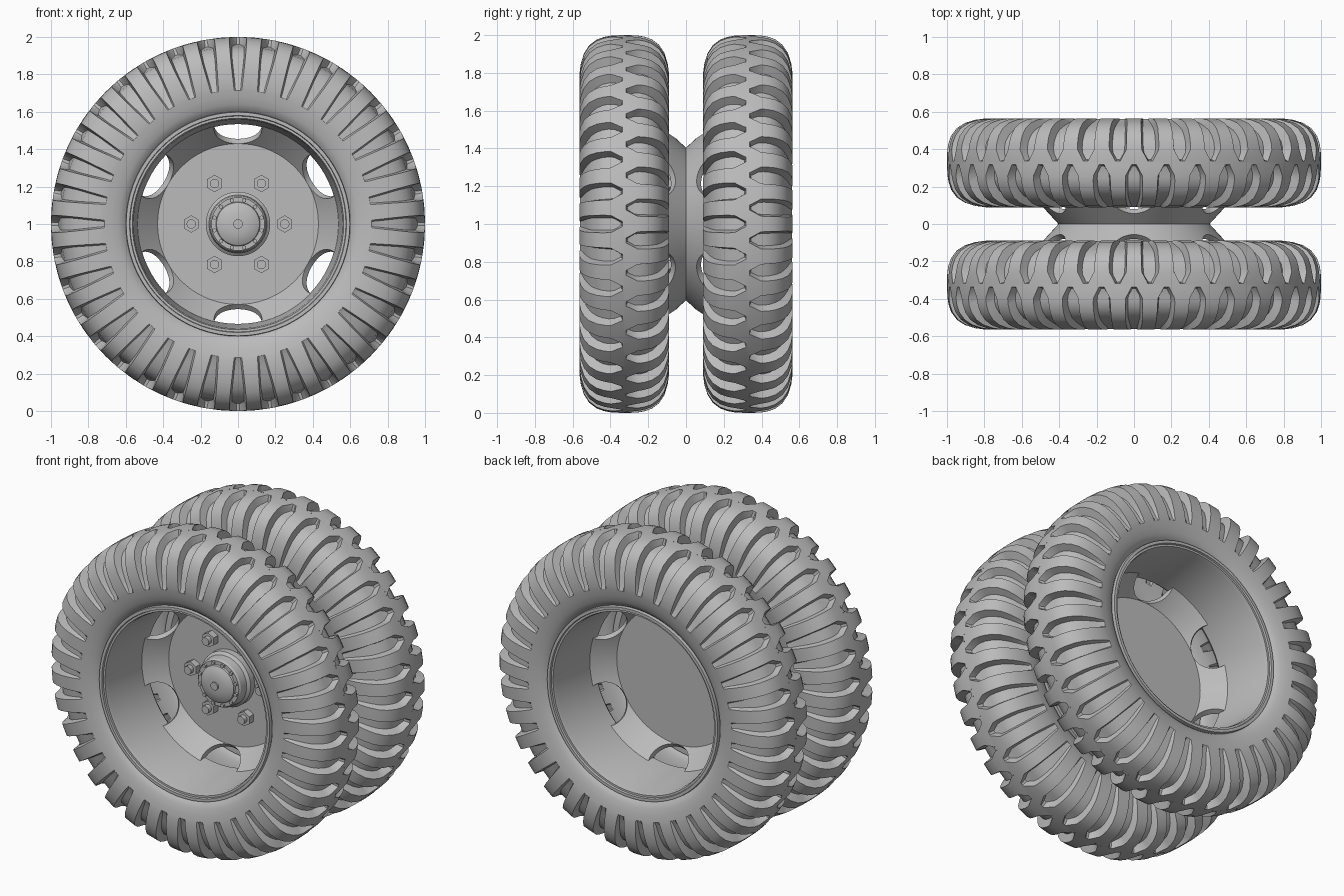
import bpy, bmesh
from math import sin, cos, pi, radians, hypot
from mathutils import Matrix, Vector

if "Cube" in bpy.data.objects:
    bpy.data.objects.remove(bpy.data.objects["Cube"])

grey = bpy.data.materials.new("plain_grey")
grey.use_nodes = True
grey.diffuse_color = (0.5, 0.5, 0.5, 1)
grey.node_tree.nodes["Principled BSDF"].inputs["Base Color"].default_value = (0.5, 0.5, 0.5, 1)

AXLE = Vector((0, 0, 1))
TYRE_Y = 0.327
PITCHES = 36


def finish(name, bm, location=AXLE):
    bmesh.ops.recalc_face_normals(bm, faces=bm.faces)
    mesh = bpy.data.meshes.new(name)
    bm.to_mesh(mesh)
    bm.free()
    mesh.materials.append(grey)
    obj = bpy.data.objects.new(name, mesh)
    obj.location = location
    bpy.context.collection.objects.link(obj)
    return obj


def polar(r, angle, y):
    return (r * cos(angle), y, r * sin(angle))


def bridge(bm, a, b):
    for i in range(len(a)):
        j = (i + 1) % len(a)
        bm.faces.new((a[i], a[j], b[j], b[i]))


def lathe(name, profile, closed=True, steps=72):
    """Spin (radius, y) points around the axle."""
    bm = bmesh.new()
    rings = [[bm.verts.new(polar(max(r, 0.0001), 2 * pi * k / steps, y)) for k in range(steps)]
             for r, y in profile]
    for a, b in zip(rings, rings[1:]):
        bridge(bm, a, b)
    if closed:
        bridge(bm, rings[-1], rings[0])
    bmesh.ops.remove_doubles(bm, verts=bm.verts, dist=0.0005)
    return finish(name, bm)


def add_rod(bm, center, radius, depth, sides, axis=Vector((0, 1, 0))):
    turn = axis.to_track_quat('Z', 'Y').to_matrix().to_4x4()
    bmesh.ops.create_cone(bm, cap_ends=True, segments=sides, radius1=radius, radius2=radius,
                          depth=depth, matrix=Matrix.Translation(center) @ turn)


# Tyre half section: offset, radius, groove half angle at top and floor, groove depth
SECTION = [
    (0, 1.0, 0.8, 0.4, 0), (0.01, 1.0, 0.8, 0.4, 0), (0.022, 1.0, 1.1, 0.5, 0.04),
    (0.07, 0.998, 2.6, 1.8, 0.05), (0.105, 0.992, 2.7, 2.0, 0.05), (0.145, 0.978, 2.7, 2.0, 0.05),
    (0.185, 0.948, 2.7, 2.0, 0.05), (0.213, 0.905, 2.6, 2.0, 0.045), (0.230, 0.85, 2.4, 1.8, 0.037),
    (0.238, 0.79, 2.1, 1.5, 0.026), (0.238, 0.735, 1.8, 1.2, 0.014), (0.235, 0.715, 1.6, 1.1, 0),
    (0.229, 0.68, 1.6, 1.1, 0), (0.217, 0.64, 1.6, 1.1, 0), (0.203, 0.612, 1.6, 1.1, 0),
    (0.175, 0.588, 1.6, 1.1, 0),
]


def add_tyre_half(bm, side, phase):
    rings = []
    for u, r, top, floor, depth in SECTION:
        # Groove floor sinks towards the middle of the tyre section
        length = hypot(u, r - 0.78)
        fu, fr = u - depth * u / length, r - depth * (r - 0.78) / length
        ring = []
        for p in range(PITCHES):
            base = p * 360 / PITCHES + phase
            for angle, au, ar in ((-top, u, r), (-floor, fu, fr), (floor, fu, fr),
                                  (top, u, r), (5, u, r)):
                ring.append(bm.verts.new(polar(ar, radians(base + angle), side * au)))
        rings.append(ring)
    for a, b in zip(rings, rings[1:]):
        bridge(bm, a, b)


bm = bmesh.new()
add_tyre_half(bm, -1, 0)
add_tyre_half(bm, 1, 5)
tyre = finish("front_tyre", bm, AXLE - Vector((0, TYRE_Y, 0)))

# Rim barrel with rolled lips
barrel = lathe("front_rim_barrel", [
    (0.534, -0.15), (0.558, -0.50), (0.565, -0.525), (0.577, -0.525), (0.58, -0.537),
    (0.598, -0.537), (0.602, -0.50), (0.58, -0.46), (0.575, -0.19), (0.602, -0.155),
    (0.598, -0.118), (0.56, -0.118)])

# Thick dished wheel disc with six hand holes
disc = lathe("front_wheel_disc", [
    (0, -0.001), (0.405, -0.001), (0.56, -0.17), (0.545, -0.205), (0.43, -0.08), (0, -0.08)],
    closed=False)
bm = bmesh.new()
for k in range(6):
    a = radians(30 + 60 * k)
    add_rod(bm, Vector(polar(0.54, a, -0.152)), 0.128, 0.3, 40, Vector(polar(0.74, a, 0.67)))
cutter = finish("hand_hole_cutter", bm)
cutter.hide_render = True
cut = disc.modifiers.new("hand_holes", 'BOOLEAN')
cut.operation = 'DIFFERENCE'
cut.solver = 'EXACT'
cut.use_self = True
cut.object = cutter
bpy.context.view_layer.objects.active = disc
bpy.ops.object.modifier_apply(modifier=cut.name)
bpy.data.objects.remove(cutter)

# Hub with stepped cap, on the front wheel only
hub = lathe("hub", [
    (0.172, -0.07), (0.172, -0.12), (0.155, -0.135), (0.15, -0.185), (0.142, -0.195),
    (0.118, -0.195), (0.115, -0.207), (0.09, -0.221), (0.05, -0.229), (0, -0.231)], closed=False)
bm = bmesh.new()
add_rod(bm, Vector((0, -0.23, 0)), 0.025, 0.02, 16)
for k in range(12):
    add_rod(bm, Vector(polar(0.13, radians(30 * k + 15), -0.198)), 0.012, 0.02, 6)
cap_bolts = finish("hub_cap_bolts", bm)

# Wheel nuts on studs
bm = bmesh.new()
for k in range(6):
    a = radians(60 * k)
    add_rod(bm, Vector(polar(0.25, a, -0.1)), 0.046, 0.045, 6)
    add_rod(bm, Vector(polar(0.25, a, -0.115)), 0.025, 0.07, 16)
nuts = finish("wheel_nuts", bm)

for obj in (tyre, barrel, disc, hub, cap_bolts, nuts):
    bpy.ops.object.select_all(action='DESELECT')
    obj.select_set(True)
    bpy.context.view_layer.objects.active = obj
    bpy.ops.object.shade_smooth_by_angle(angle=radians(30))

# Back wheel shares the front wheel's meshes
for obj in (tyre, barrel, disc):
    twin = obj.copy()
    twin.name = obj.name.replace("front", "back")
    bpy.context.collection.objects.link(twin)
    if obj is tyre:
        twin.location.y = TYRE_Y
    else:
        twin.rotation_euler.z = pi
